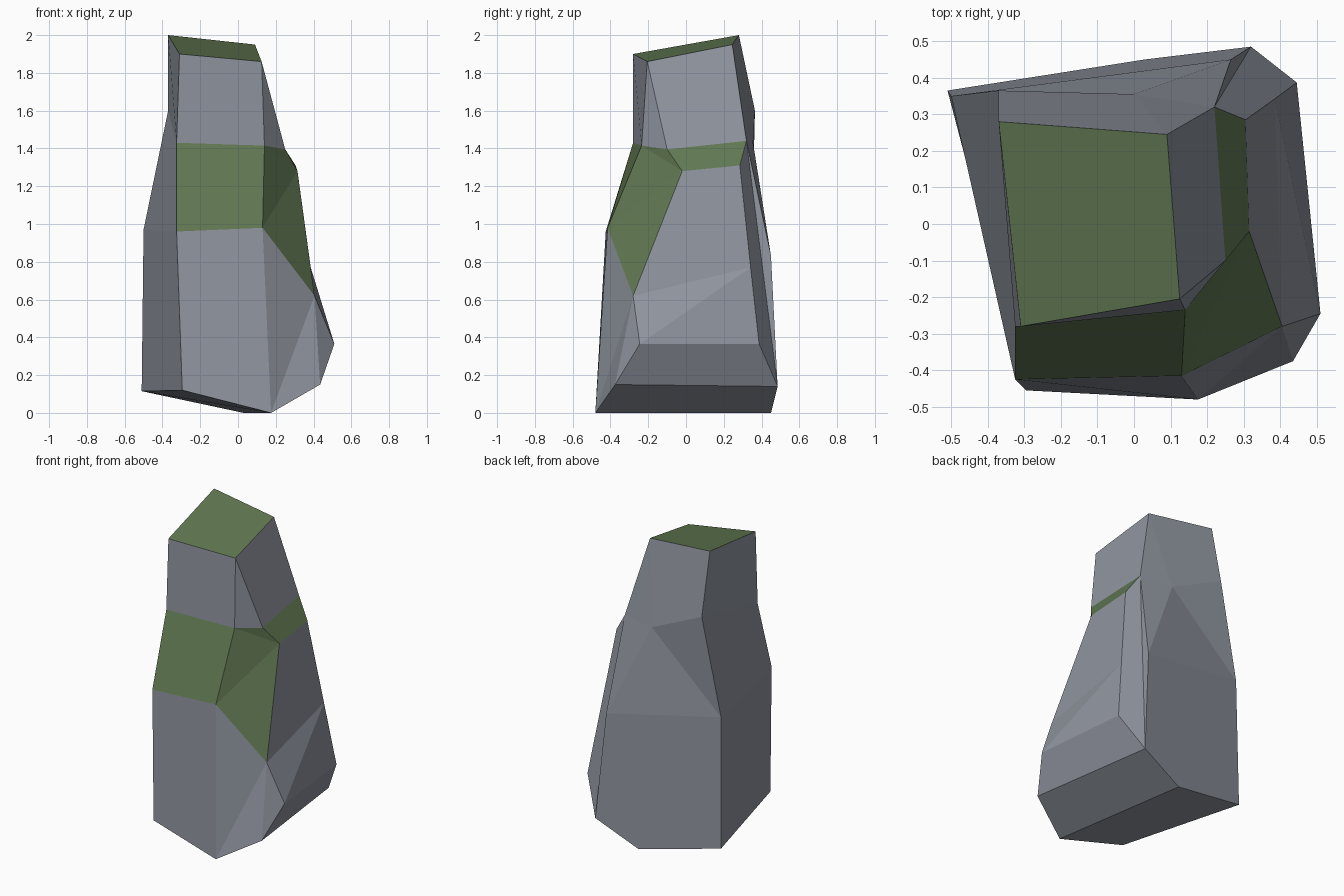
import bpy, bmesh

if "Cube" in bpy.data.objects:
    bpy.data.objects.remove(bpy.data.objects["Cube"])


def material(name, rgb):
    m = bpy.data.materials.new(name)
    m.diffuse_color = (*rgb, 1)
    m.use_nodes = True
    m.node_tree.nodes["Principled BSDF"].inputs["Base Color"].default_value = m.diffuse_color
    return m


grey = material("stone grey", (0.274, 0.296, 0.342))
green = material("moss green", (0.119, 0.187, 0.084))

# Corner points of the boulder: l/r = left/right, f/b = front/back
P = {
    # sloping cap
    "cap_lb": (-.37, .28, 2.0), "cap_rb": (.09, .245, 1.95),
    "cap_rf": (.125, -.205, 1.86), "cap_lf": (-.31, -.28, 1.90),
    # neck and side ledge
    "neck_lf": (-.325, -.28, 1.43), "neck_rf": (.14, -.235, 1.415),
    "ledge_f": (.25, -.10, 1.395), "ledge_b": (.22, .32, 1.44),
    "lip_f": (.315, -.02, 1.28), "lip_b": (.305, .285, 1.31),
    "neck_b": (0, .355, 1.43), "neck_lb": (-.37, .365, 1.60),
    # belly
    "belly_lf": (-.325, -.425, .96), "belly_rf": (.13, -.415, .98),
    "belly_r": (.405, -.28, .62), "belly_rb": (.385, .342, .77),
    "belly_b": (.265, .45, .83), "belly_lb": (-.50, .35, .97),
    # foot
    "hip_f": (.51, -.245, .365), "hip_b": (.445, .387, .365),
    "foot_r": (.435, -.375, .15), "foot_rb": (.32, .485, .14),
    "base_f": (.175, -.48, 0), "base_b": (.03, .45, 0),
    "foot_lf": (-.295, -.455, .12), "foot_lb": (-.51, .365, .115),
}

# Mossy facets: cap, shoulder and ledge
MOSS = [
    "cap_lf cap_rf cap_rb cap_lb",
    "neck_lf belly_lf belly_rf neck_rf",
    "neck_rf lip_f ledge_f",
    "neck_rf belly_rf lip_f", "belly_rf belly_r lip_f",
    "ledge_f lip_f lip_b ledge_b",
]

# Bare stone facets
STONE = [
    # head
    "cap_lf neck_lf neck_rf cap_rf", "cap_rf neck_rf ledge_f",
    "cap_rf ledge_f ledge_b cap_rb",
    "cap_rb ledge_b neck_b", "cap_rb neck_b neck_lb cap_lb",
    # left side
    "cap_lb neck_lb neck_lf cap_lf", "neck_lb belly_lb belly_lf neck_lf",
    "belly_lb foot_lb foot_lf belly_lf",
    # front
    "belly_lf foot_lf base_f belly_rf", "belly_rf base_f belly_r",
    "belly_r base_f foot_r", "belly_r foot_r hip_f",
    # right side
    "lip_f belly_r belly_rb lip_b", "belly_r hip_f belly_rb",
    "belly_rb hip_f hip_b", "hip_f foot_r foot_rb hip_b",
    "ledge_b lip_b belly_rb hip_b foot_rb", "ledge_b foot_rb belly_b",
    # back
    "ledge_b belly_b neck_b", "neck_b belly_b belly_lb",
    "neck_b belly_lb neck_lb",
    "belly_lb belly_b foot_rb base_b foot_lb",
    # underside
    "foot_r base_f base_b foot_rb", "base_f foot_lf foot_lb base_b",
]

bm = bmesh.new()
verts = {name: bm.verts.new(co) for name, co in P.items()}
for index, facets in enumerate((STONE, MOSS)):
    for facet in facets:
        face = bm.faces.new([verts[n] for n in facet.split()])
        face.material_index = index
bmesh.ops.recalc_face_normals(bm, faces=bm.faces)

mesh = bpy.data.meshes.new("boulder")
bm.to_mesh(mesh)
bm.free()
mesh.materials.append(grey)
mesh.materials.append(green)
bpy.context.collection.objects.link(bpy.data.objects.new("boulder", mesh))
